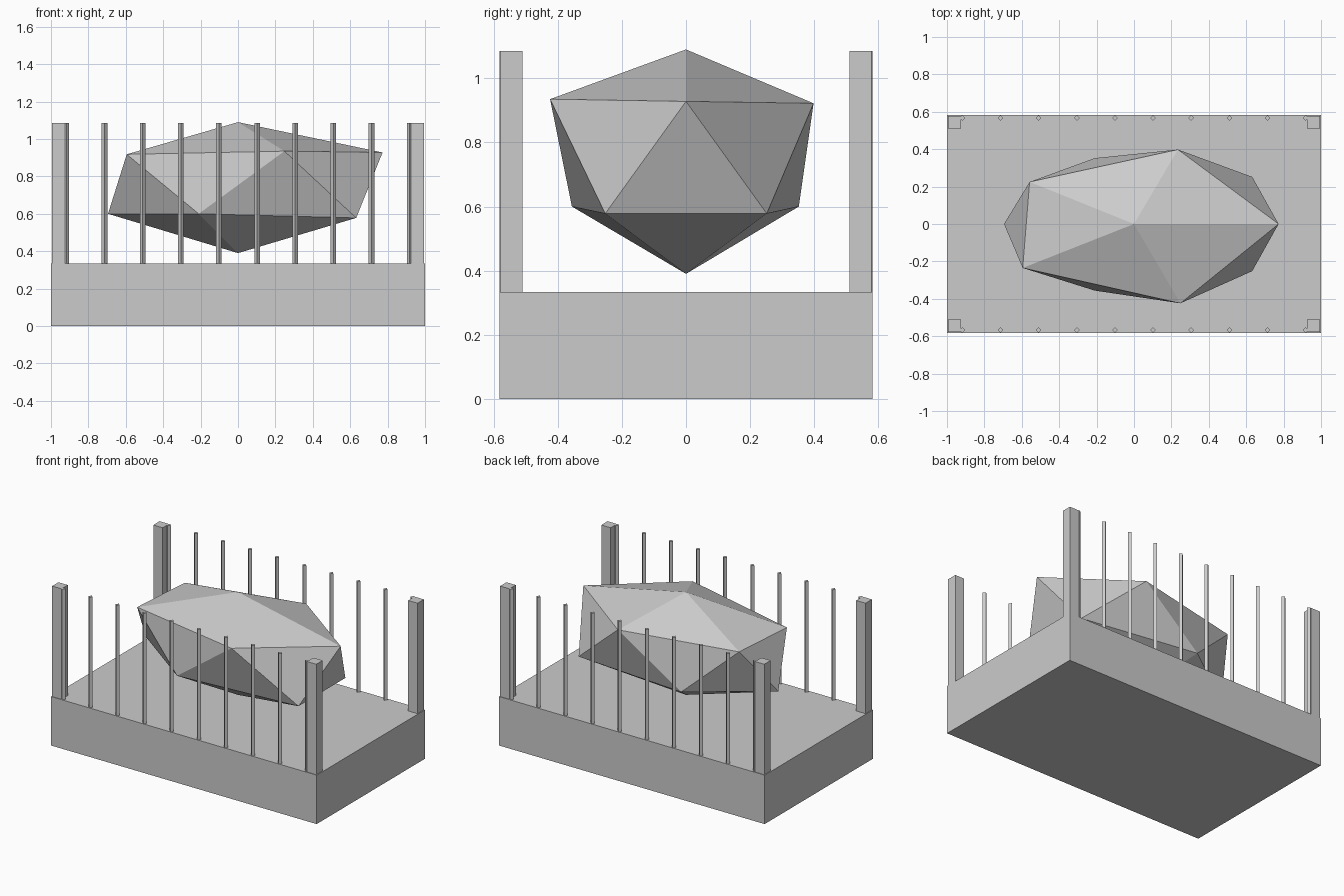
import bpy
import bmesh
import math
from mathutils import Matrix

if "Cube" in bpy.data.objects:
    bpy.data.objects.remove(bpy.data.objects["Cube"])

grey = bpy.data.materials.new("plain grey")
grey.diffuse_color = (0.6, 0.6, 0.6, 1)
grey.use_nodes = True
grey.node_tree.nodes["Principled BSDF"].inputs["Base Color"].default_value = grey.diffuse_color


def finish(name, bm):
    bmesh.ops.recalc_face_normals(bm, faces=bm.faces)
    mesh = bpy.data.meshes.new(name)
    bm.to_mesh(mesh)
    bm.free()
    mesh.materials.append(grey)
    obj = bpy.data.objects.new(name, mesh)
    bpy.context.collection.objects.link(obj)
    return obj


def box(name, x0, x1, y0, y1, z0, z1):
    bm = bmesh.new()
    m = Matrix.Translation(((x0 + x1) / 2, (y0 + y1) / 2, (z0 + z1) / 2))
    m = m @ Matrix.Diagonal((abs(x1 - x0), abs(y1 - y0), z1 - z0, 1))
    bmesh.ops.create_cube(bm, size=1, matrix=m)
    return finish(name, bm)


def rod(name, x, y, r, z0, z1):
    # four-sided rod, corner towards the front
    bm = bmesh.new()
    ring = [bm.verts.new((x + r * math.cos(k * math.pi / 2),
                          y + r * math.sin(k * math.pi / 2), z0)) for k in range(4)]
    base = bm.faces.new(ring)
    top = bmesh.ops.extrude_face_region(bm, geom=[base], use_keep_orig=True)
    for v in top["geom"]:
        if isinstance(v, bmesh.types.BMVert):
            v.co.z = z1
    return finish(name, bm)


DECK, TOP = 0.333, 1.085

# Base slab
box("base", -1, 1, -0.582, 0.582, 0, DECK)

# Corner posts and the two rows of rods
for sy, side in ((-1, "front"), (1, "back")):
    for sx, hand in ((-1, "left"), (1, "right")):
        box(f"{side}_{hand}_post", sx * 0.925, sx * 0.995,
            sy * 0.51, sy * 0.578, DECK - 0.01, TOP)
    for i in range(10):
        rod(f"{side}_rod_{i + 1}", -0.918 + i * 0.204, sy * 0.567, 0.015,
            DECK - 0.01, TOP)

# Floating rock: uneven twenty-sided stone from two staggered rings and two tips
upper = [(0.773, 0, 0.928), (0.235, 0.398, 0.922), (-0.558, 0.225, 0.918),
         (-0.595, -0.235, 0.918), (0.248, -0.424, 0.935)]
lower = [(0.632, 0.252, 0.578), (-0.21, 0.352, 0.6), (-0.695, 0, 0.6),
         (-0.21, -0.356, 0.6), (0.632, -0.252, 0.578)]
bm = bmesh.new()
up = [bm.verts.new(p) for p in upper]
lo = [bm.verts.new(p) for p in lower]
tip = bm.verts.new((0, 0, 1.09))
foot = bm.verts.new((0, 0, 0.39))
for k in range(5):
    n = (k + 1) % 5
    bm.faces.new((tip, up[k], up[n]))
    bm.faces.new((up[k], lo[k], up[n]))
    bm.faces.new((up[n], lo[k], lo[n]))
    bm.faces.new((foot, lo[n], lo[k]))
finish("rock", bm)
